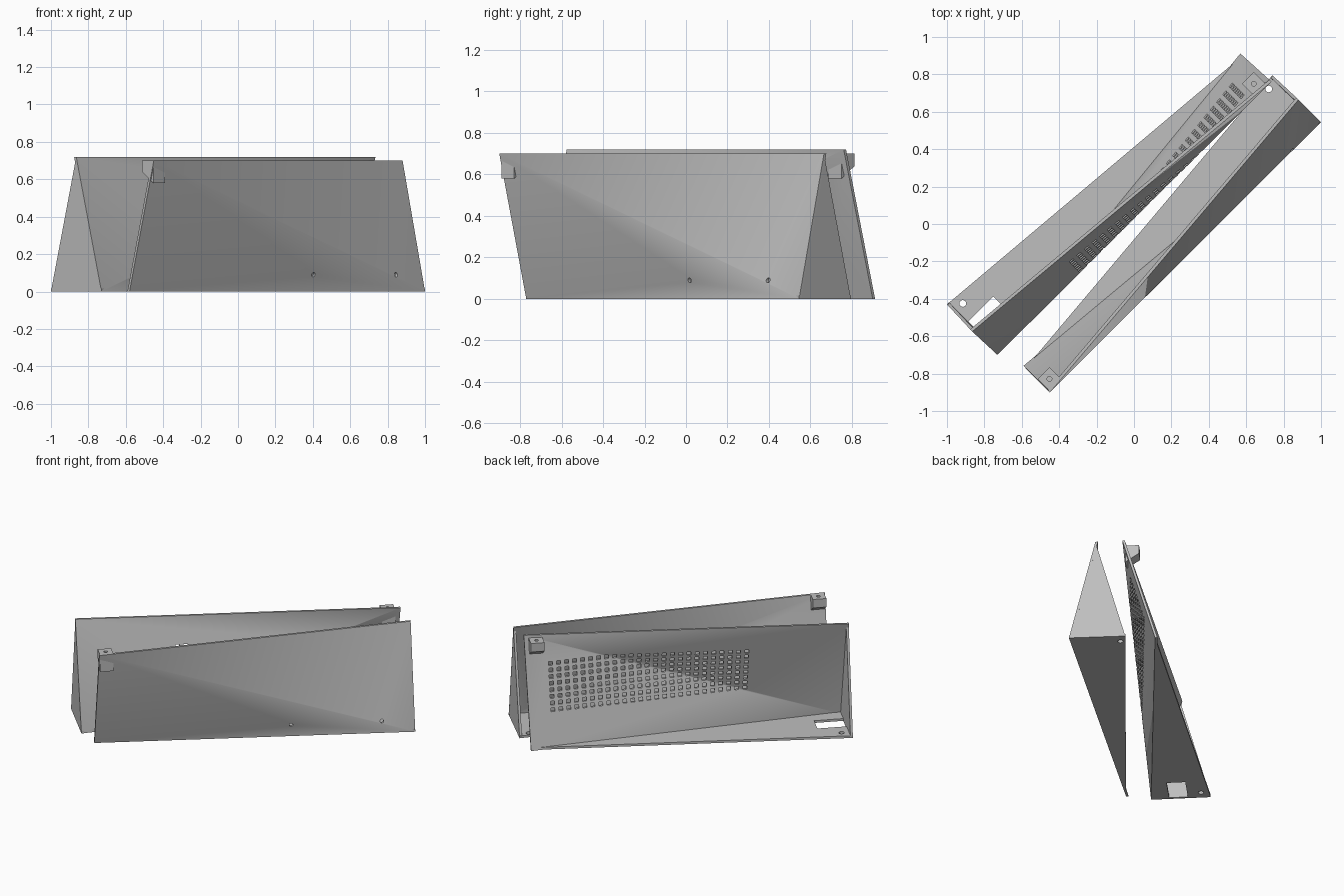
import bpy, bmesh, math
from mathutils import Vector, Matrix

if "Cube" in bpy.data.objects:
    bpy.data.objects.remove(bpy.data.objects["Cube"])

T = 0.016                                  # sheet thickness
INWARD = Vector((-0.707, 0.707, 0))        # towards the open back of both shells
ALONG = Vector((0.707, 0.707, 0))
grey = bpy.data.materials.new("plain grey")
grey.diffuse_color = (0.52, 0.52, 0.52, 1)
grey.use_nodes = True
grey.node_tree.nodes["Principled BSDF"].inputs["Base Color"].default_value = grey.diffuse_color


def make(name, bm):
    bmesh.ops.recalc_face_normals(bm, faces=bm.faces)
    me = bpy.data.meshes.new(name)
    bm.to_mesh(me)
    bm.free()
    me.materials.append(grey)
    ob = bpy.data.objects.new(name, me)
    bpy.context.collection.objects.link(ob)
    return ob


def slab(name, pts, faces, offset):
    """Sheet made from faces, thickened along offset."""
    bm = bmesh.new()
    vs = [bm.verts.new(p) for p in pts]
    fs = [bm.faces.new([vs[i] for i in f]) for f in faces]
    geo = bmesh.ops.extrude_face_region(bm, geom=fs, use_keep_orig=True)
    bmesh.ops.translate(bm, vec=offset,
                        verts=[g for g in geo["geom"] if isinstance(g, bmesh.types.BMVert)])
    return make(name, bm)


def cut(ob, bm):
    """Subtract the helper mesh and remove it."""
    tool = make("cutter", bm)
    tool.hide_render = True
    mod = ob.modifiers.new("cut", 'BOOLEAN')
    mod.operation, mod.solver, mod.object = 'DIFFERENCE', 'EXACT', tool
    activate(ob)
    bpy.ops.object.modifier_apply(modifier=mod.name)
    bpy.data.objects.remove(tool)


def activate(ob):
    bpy.ops.object.select_all(action='DESELECT')
    ob.select_set(True)
    bpy.context.view_layer.objects.active = ob


def rod(bm, centre, r, depth, axis):
    rot = Vector(axis).to_track_quat('Z', 'Y').to_matrix().to_4x4()
    bmesh.ops.create_cone(bm, cap_ends=True, segments=16, radius1=r, radius2=r, depth=depth,
                          matrix=Matrix.Translation(centre) @ rot)


def box(bm, centre, size):
    """Box with its length along the shells and its depth across them."""
    rot = Matrix((ALONG, -INWARD, (0, 0, 1))).transposed().to_4x4()
    rot[0][1], rot[1][1] = INWARD.x, INWARD.y
    bmesh.ops.create_cube(bm, size=1, matrix=Matrix.Translation(centre) @ rot
                          @ Matrix.Diagonal((*size, 1)))


def shell(side, narrow, wide, back, tip, crown, screw, block_xy):
    """Folded front wall, triangular floor and end wall, corner block."""
    L, B, D, P, C = map(Vector, (narrow, wide, back, tip, crown))
    wall = slab(side + "_front_wall", [L, B, P, C], [(0, 1, 2), (2, 1, 3)], INWARD * T)
    floor = slab(side + "_floor", [L, B, D], [(0, 1, 2)], Vector((0, 0, T)))
    to_mid = (L - (B + D) / 2).normalized()
    slab(side + "_end_wall", [B, D, C], [(0, 1, 2)], to_mid * T)
    # screw hole in the floor
    bm = bmesh.new()
    rod(bm, (*screw, 0), 0.018, 0.2, (0, 0, 1))
    cut(floor, bm)
    # corner block with its underside sloping down to the wall
    x, y = block_xy
    r = 0.062
    bm = bmesh.new()
    corners = [(x + r, y), (x, y + r), (x - r, y), (x, y - r)]
    top = [bm.verts.new((*c, 0.70)) for c in corners]
    low = [bm.verts.new((*c, z)) for c, z in zip(corners, (0.58, 0.64, 0.64, 0.58))]
    bm.faces.new(top)
    bm.faces.new(low[::-1])
    for i in range(4):
        j = (i + 1) % 4
        bm.faces.new((top[i], low[i], low[j], top[j]))
    block = make(side + "_corner_block", bm)
    bm = bmesh.new()
    rod(bm, (x, y, 0.70), 0.013, 0.08, (0, 0, 1))
    cut(block, bm)
    return wall, floor


# right shell
wall_r, _ = shell("right", (-0.58, -0.77, 0), (1.0, 0.545, 0), (0.74, 0.795, 0),
                  (-0.45, -0.90, 0.70), (0.88, 0.665, 0.70), (0.72, 0.722), (-0.452, -0.828))
# two small round holes low on its front
bm = bmesh.new()
for x, y in ((0.41, 0.01), (0.845, 0.395)):
    rod(bm, (x, y, 0.09), 0.012, 0.25, INWARD)
cut(wall_r, bm)

# left shell
wall_l, floor_l = shell("left", (0.58, 0.90, 0), (-0.73, -0.70, 0), (-1.0, -0.43, 0),
                        (0.735, 0.76, 0.72), (-0.865, -0.575, 0.72),
                        (-0.915, -0.425), (0.64, 0.75))
# cable opening in its floor
bm = bmesh.new()
box(bm, Vector((-0.855, -0.575, 0)) + ALONG * 0.11, (0.19, 0.12, 0.2))
cut(floor_l, bm)
# grid of square vents through its front wall
bm = bmesh.new()
start, end = Vector((0.56, 0.70, 0)), Vector((-0.32, -0.21, 0))
for c in range(25):
    for r in range(8):
        p = start.lerp(end, c / 24)
        p.z = 0.24 + 0.041 * r
        box(bm, p, (0.026, 0.4, 0.024))
cut(wall_l, bm)

# soft fold across the front walls, crisp edges elsewhere
for ob in (wall_r, wall_l):
    activate(ob)
    bpy.ops.object.shade_smooth_by_angle(angle=math.radians(40))
